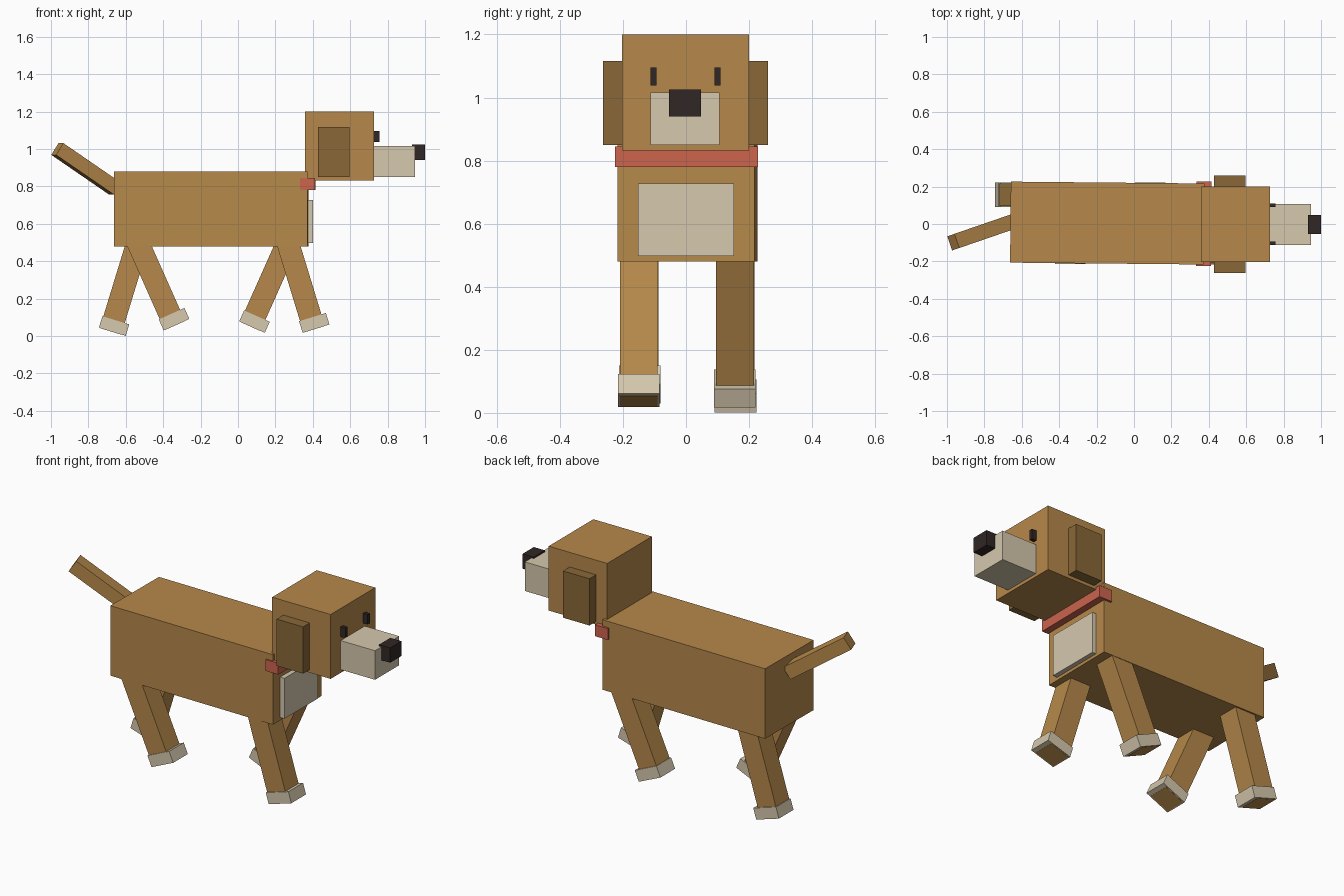
import bpy, bmesh
from math import radians
from mathutils import Matrix, Vector, Euler

if "Cube" in bpy.data.objects:
    bpy.data.objects.remove(bpy.data.objects["Cube"])


def material(name, rgb):
    m = bpy.data.materials.new(name)
    m.diffuse_color = (*rgb, 1)
    m.use_nodes = True
    m.node_tree.nodes["Principled BSDF"].inputs["Base Color"].default_value = m.diffuse_color
    return m


FUR = material("fur", (0.47, 0.25, 0.07))
EAR = material("dark_fur", (0.25, 0.137, 0.04))
CREAM = material("cream", (0.67, 0.58, 0.42))
BLACK = material("black", (0.03, 0.02, 0.018))
RED = material("red", (0.60, 0.13, 0.075))


def box(name, size, loc, mat, rot=(0, 0, 0)):
    """Box with the given size, centre and rotation in degrees."""
    bm = bmesh.new()
    bmesh.ops.create_cube(bm, size=1, matrix=Matrix.Diagonal((*size, 1)))
    me = bpy.data.meshes.new(name)
    bm.to_mesh(me)
    bm.free()
    me.materials.append(mat)
    ob = bpy.data.objects.new(name, me)
    ob.location = loc
    ob.rotation_euler = [radians(a) for a in rot]
    bpy.context.collection.objects.link(ob)
    return ob


def span(name, x, y, z, mat):
    """Upright box from its extents on each axis."""
    lo, hi = Vector((x[0], y[0], z[0])), Vector((x[1], y[1], z[1]))
    return box(name, hi - lo, (lo + hi) / 2, mat)


# Body with its very slight turn, chest patch and collar
box("body", (1.035, 0.433, 0.40), (-0.143, 0.005, 0.68), FUR, (0, 0, -0.55))
span("chest_patch", (0.35, 0.40), (-0.153, 0.153), (0.497, 0.728), CREAM)
box("collar", (0.081, 0.452, 0.065), (0.373, 0.002, 0.812), RED, (0, 0, -0.55))

# Head, muzzle and nose
span("head", (0.358, 0.728), (-0.203, 0.20), (0.832, 1.20), FUR)
span("muzzle", (0.70, 0.945), (-0.112, 0.106), (0.85, 1.016), CREAM)
span("nose", (0.93, 1.0), (-0.054, 0.047), (0.94, 1.025), BLACK)

# Ears and eyes, one on each side of the head
for side, s in (("right", -1), ("left", 1)):
    c = -0.0015
    box(side + "_ear", (0.167, 0.065, 0.267), (0.512, c + s * 0.229, 0.983), EAR)
    box(side + "_eye", (0.05, 0.019, 0.057), (0.732, c + s * 0.101, 1.067), BLACK)

# Legs: centre of the sole (x, y, z) and forward swing in degrees
LEGS = {
    "front_right": (0.417, -0.150, 0.040, 17),
    "front_left": (0.075, 0.155, 0.048, -24),
    "hind_right": (-0.329, -0.147, 0.061, 24),
    "hind_left": (-0.672, 0.157, 0.023, -17),
}
for name, (x, y, z, swing) in LEGS.items():
    rot = (0, -swing, 0)
    turn = Euler((0, radians(-swing), 0)).to_matrix()
    sole = Vector((x, y, z))
    box(name + "_paw", (0.15, 0.132, 0.064), sole + turn @ Vector((0, 0, 0.032)), CREAM, rot)
    # the leg runs through the paw to the sole and up into the body
    box(name + "_leg", (0.12, 0.12, 0.531), sole + turn @ Vector((-0.01, 0, 0.2645)), FUR, rot)

# Raised tail, swung to one side
tail_rot = Euler((0, radians(33), radians(19)))
tip = Vector((-0.966, -0.097, 1.0))
center = tip + tail_rot.to_matrix() @ Vector((0.195, 0, 0))
box("tail", (0.39, 0.08, 0.075), center, FUR, (0, 33, 19))
